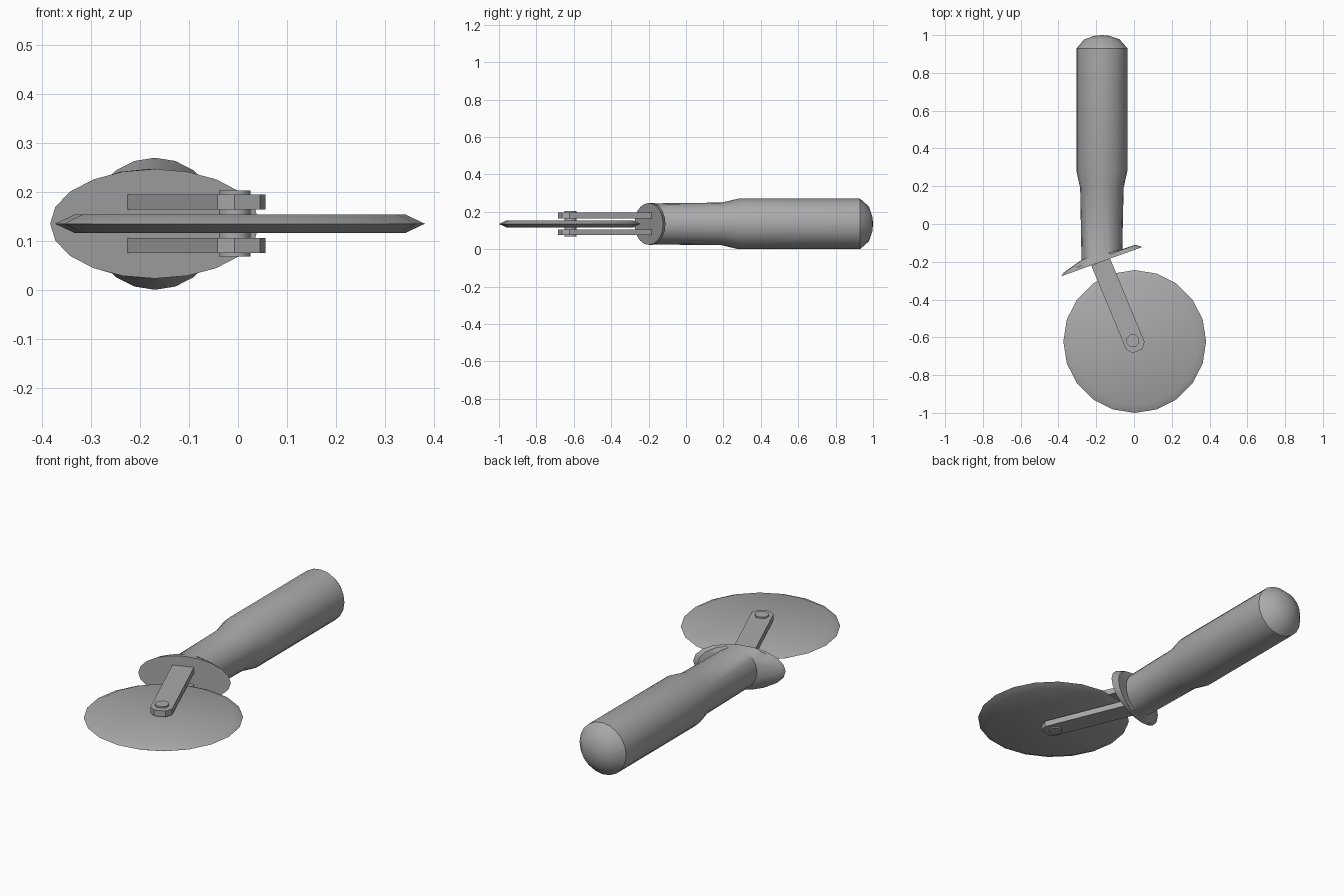
import bpy, bmesh, math
from mathutils import Vector

if "Cube" in bpy.data.objects:
    bpy.data.objects.remove(bpy.data.objects["Cube"])

ZC = 0.135          # height of the mid plane
SIDES = 20

steel = bpy.data.materials.new("plain_grey")
steel.diffuse_color = (0.40, 0.40, 0.40, 1)
steel.use_nodes = True
steel.node_tree.nodes["Principled BSDF"].inputs["Base Color"].default_value = steel.diffuse_color


def finish(name, bm, angle):
    bmesh.ops.recalc_face_normals(bm, faces=bm.faces)
    mesh = bpy.data.meshes.new(name)
    bm.to_mesh(mesh)
    bm.free()
    obj = bpy.data.objects.new(name, mesh)
    bpy.context.collection.objects.link(obj)
    mesh.materials.append(steel)
    bpy.ops.object.select_all(action='DESELECT')
    obj.select_set(True)
    bpy.context.view_layer.objects.active = obj
    bpy.ops.object.shade_smooth_by_angle(angle=math.radians(angle))
    return obj


def loft(name, rings, angle=35):
    """Skin a list of equal point rings and cap both ends."""
    bm = bmesh.new()
    loops = [[bm.verts.new(p) for p in ring] for ring in rings]
    n = len(loops[0])
    for a, b in zip(loops, loops[1:]):
        for i in range(n):
            j = (i + 1) % n
            bm.faces.new((a[i], a[j], b[j], b[i]))
    bm.faces.new(loops[0])
    bm.faces.new(loops[-1])
    return finish(name, bm, angle)


def handle_ring(y, rx, rz, slope=0.0, x=-0.17):
    """Ellipse across the handle; slope tilts it in plan."""
    pts = []
    for i in range(SIDES):
        a = 2 * math.pi * i / SIDES
        dx = rx * math.cos(a)
        pts.append(Vector((x + dx, y + slope * dx, ZC + rz * math.sin(a))))
    return pts


def flat_ring(x, y, z, r, n, turn=0.0):
    return [Vector((x + r * math.cos(2 * math.pi * i / n + turn),
                    y + r * math.sin(2 * math.pi * i / n + turn), z))
            for i in range(n)]


# Handle: flared slanted finger guard, slim neck, grip, domed butt
loft("handle", [
    handle_ring(-0.199, 0.214, 0.112, 0.36),
    handle_ring(-0.183, 0.190, 0.112, 0.385, -0.181),
    handle_ring(-0.162, 0.108, 0.110, 0.26),
    handle_ring(0.19, 0.115, 0.114),
    handle_ring(0.28, 0.135, 0.135),
    handle_ring(0.93, 0.135, 0.135),
    handle_ring(0.978, 0.093, 0.093),
    handle_ring(0.996, 0.040, 0.040),
    handle_ring(1.0, 0.004, 0.004),
])

# Cutting wheel with a bevelled edge
WX, WY = 0.004, -0.622
loft("cutting_wheel", [
    flat_ring(WX, WY, ZC - 0.019, 0.338, SIDES),
    flat_ring(WX, WY, ZC, 0.378, SIDES),
    flat_ring(WX, WY, ZC + 0.019, 0.338, SIDES),
], 40)

# Two fork arms with clipped ends, above and below the wheel
tilt = math.radians(22.5)
along = Vector((math.sin(tilt), -math.cos(tilt), 0))
across = Vector((math.cos(tilt), math.sin(tilt), 0))
root = Vector((-0.172, -0.212, 0))
outline = [(-0.012, -0.053), (0.468, -0.053), (0.499, -0.028),
           (0.499, 0.028), (0.468, 0.053), (-0.012, 0.053)]
for name, side in (("upper_arm", 1), ("lower_arm", -1)):
    loft(name, [[root + along * u + across * v + Vector((0, 0, ZC + side * h))
                 for u, v in outline] for h in (0.029, 0.060)], 30)

# Axle pin through arms and wheel
loft("axle_pin", [flat_ring(-0.007, -0.618, z, 0.035, 8, math.pi / 8)
                  for z in (ZC - 0.067, ZC + 0.068)], 50)
